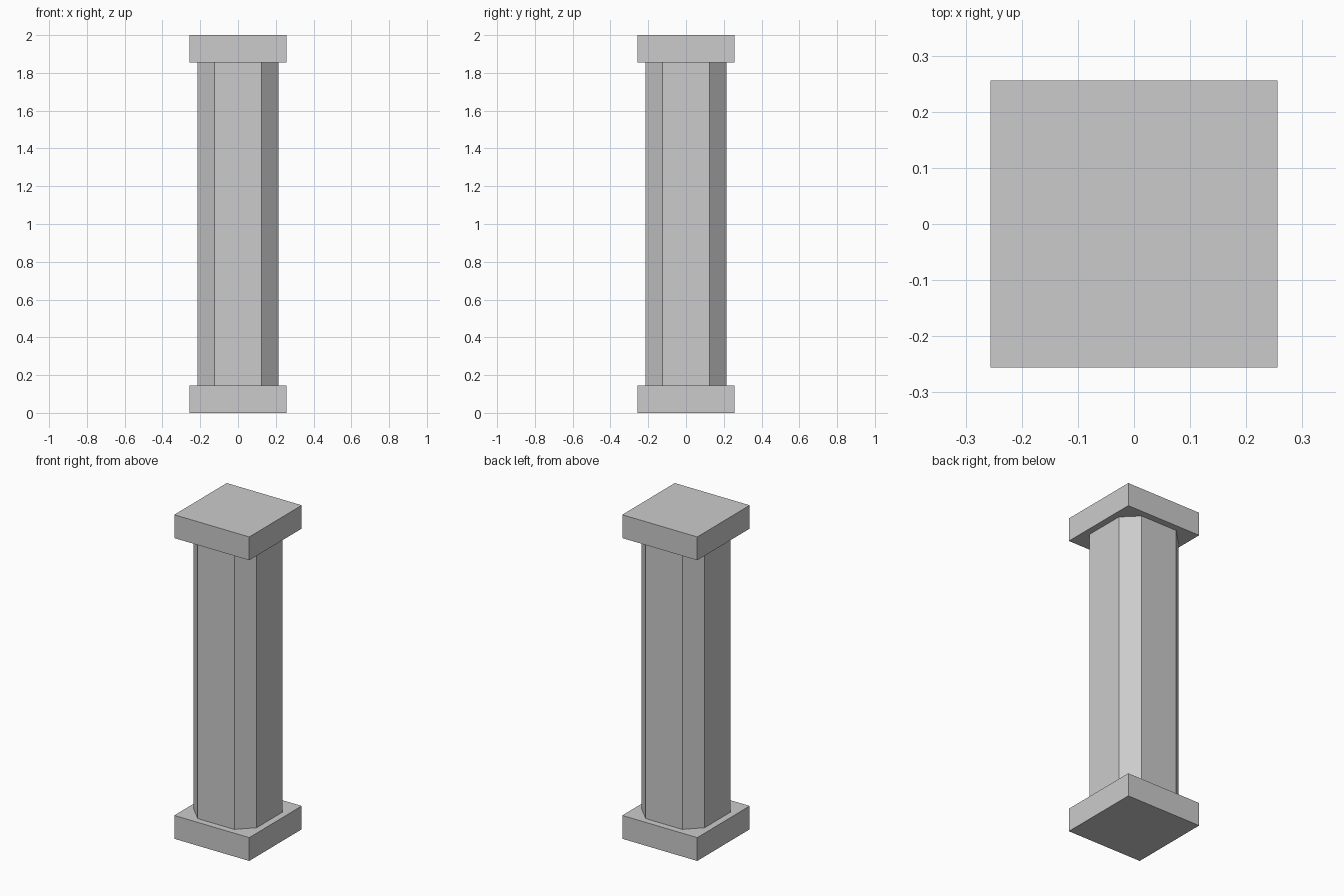
import bpy
import bmesh

cube = bpy.data.objects.get("Cube")
if cube:
    bpy.data.objects.remove(cube, do_unlink=True)

stone = bpy.data.materials.new("grey_stone")
stone.use_nodes = True
GREY = (0.6, 0.6, 0.6, 1.0)
stone.diffuse_color = GREY
stone.node_tree.nodes["Principled BSDF"].inputs["Base Color"].default_value = GREY

HEIGHT = 2.0
SLAB_HALF = 0.256
SLAB_THICK = 0.144
SHAFT_HALF = 0.215
FACE_HALF = 0.125


def prism(name, outline, z0, z1):
    """Extrude a flat outline upward from z0 to z1."""
    bm = bmesh.new()
    base = bm.faces.new([bm.verts.new((x, y, z0)) for x, y in outline])
    top = bmesh.ops.extrude_face_region(bm, geom=[base], use_keep_orig=True)["geom"]
    verts = [g for g in top if isinstance(g, bmesh.types.BMVert)]
    bmesh.ops.translate(bm, verts=verts, vec=(0, 0, z1 - z0))
    bmesh.ops.recalc_face_normals(bm, faces=bm.faces)
    mesh = bpy.data.meshes.new(name)
    bm.to_mesh(mesh)
    bm.free()
    mesh.materials.append(stone)
    obj = bpy.data.objects.new(name, mesh)
    bpy.context.collection.objects.link(obj)
    return obj


# Square slabs at the foot and head
s = SLAB_HALF
square = [(-s, -s), (s, -s), (s, s), (-s, s)]
prism("base_slab", square, 0, SLAB_THICK)
prism("top_slab", square, HEIGHT - SLAB_THICK, HEIGHT)

# Shaft: a square with cut corners, one side turned four times
octagon = []
a, b = (-FACE_HALF, -SHAFT_HALF), (FACE_HALF, -SHAFT_HALF)
for _ in range(4):
    octagon += [a, b]
    a, b = (-a[1], a[0]), (-b[1], b[0])
prism("shaft", octagon, SLAB_THICK, HEIGHT - SLAB_THICK)
